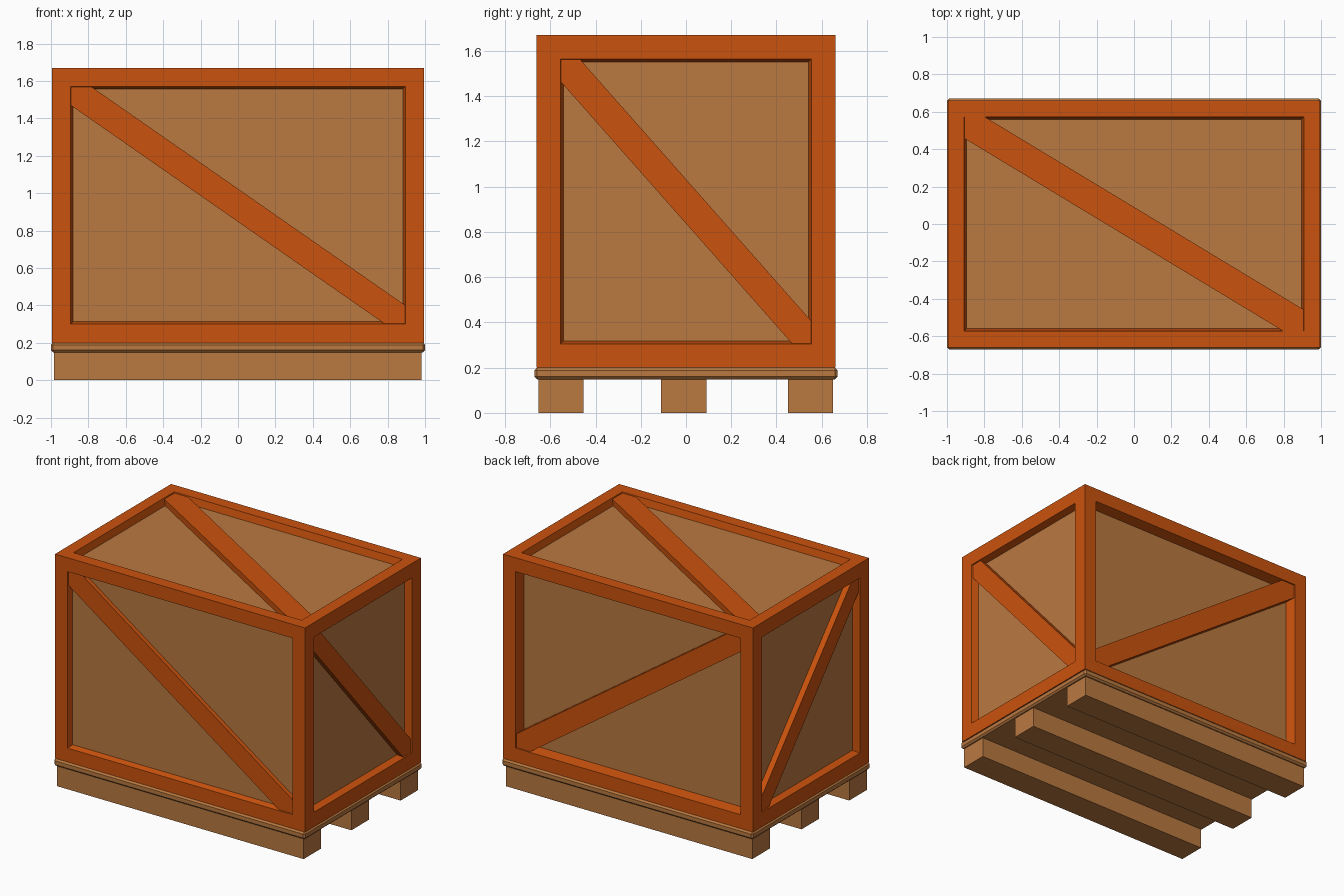
import bpy, bmesh
from mathutils import Vector

if "Cube" in bpy.data.objects:
    bpy.data.objects.remove(bpy.data.objects["Cube"])


def material(name, rgb):
    m = bpy.data.materials.new(name)
    m.diffuse_color = (*rgb, 1)
    m.use_nodes = True
    m.node_tree.nodes["Principled BSDF"].inputs["Base Color"].default_value = m.diffuse_color
    return m


ORANGE = material("orange_frame", (0.59, 0.084, 0.004))
BROWN = material("brown_wood", (0.49, 0.19, 0.051))


def finish(bm, name, *mats):
    mesh = bpy.data.meshes.new(name)
    bm.to_mesh(mesh)
    bm.free()
    for m in mats:
        mesh.materials.append(m)
    ob = bpy.data.objects.new(name, mesh)
    bpy.context.collection.objects.link(ob)
    return ob


def box_bmesh(lo, hi):
    bm = bmesh.new()
    bmesh.ops.create_cube(bm, size=1)
    lo, hi = Vector(lo), Vector(hi)
    for v in bm.verts:
        v.co = Vector([(lo[i] + hi[i]) / 2 + v.co[i] * (hi[i] - lo[i]) for i in range(3)])
    return bm


X, Y, Z = Vector((1, 0, 0)), Vector((0, 1, 0)), Vector((0, 0, 1))
LO, HI = Vector((-0.995, -0.66, 0.2)), Vector((0.995, 0.66, 1.67))
MID, HALF = (LO + HI) / 2, (HI - LO) / 2

# name: normal, across axis, up axis, frame width, recess depth, brace end cuts
SIDES = {
    "front": (-Y, X, Z, 0.10, 0.04, 0.11, 0.10),
    "back": (Y, X, Z, 0.10, 0.08, 0.11, 0.10),
    "right": (X, Y, Z, 0.105, 0.05, 0.085, 0.10),
    "left": (-X, Y, Z, 0.105, 0.05, 0.085, 0.10),
    "top": (Z, X, Y, 0.087, 0.05, 0.11, 0.115),
}

# Crate body with a recessed panel in each visible side
bm = box_bmesh(LO, HI)
bm.normal_update()
for n, u, v, width, depth, cu, cv in SIDES.values():
    face = max(bm.faces, key=lambda f: (round(f.normal.dot(n), 3), f.calc_area()))
    bmesh.ops.inset_region(bm, faces=[face], thickness=width, use_even_offset=True)
    bmesh.ops.inset_region(bm, faces=[face], thickness=0.013, use_even_offset=True)
    bmesh.ops.translate(bm, verts=face.verts[:], vec=-n * depth)
    face.material_index = 1
    bm.normal_update()
finish(bm, "crate_body", ORANGE, BROWN)

# Diagonal brace across each panel, from upper left to lower right
for name, (n, u, v, width, depth, cu, cv) in SIDES.items():
    a = abs(HALF.dot(u)) - width
    b = abs(HALF.dot(v)) - width
    outline = [(-a, b), (-a, b - cv), (a - cu, -b), (a, -b), (a, -b + cv), (-a + cu, b)]
    surface = MID + n * (abs(HALF.dot(n)) - 0.008)
    bm = bmesh.new()
    face = bm.faces.new([bm.verts.new(surface + u * p + v * q) for p, q in outline])
    ext = bmesh.ops.extrude_face_region(bm, geom=[face], use_keep_orig=True)
    moved = [g for g in ext["geom"] if isinstance(g, bmesh.types.BMVert)]
    bmesh.ops.translate(bm, verts=moved, vec=-n * depth)
    bmesh.ops.recalc_face_normals(bm, faces=bm.faces[:])
    finish(bm, name + "_brace", ORANGE)

# Pallet deck with chamfered edges
deck = finish(box_bmesh((-1, -0.67, 0.148), (1, 0.67, 0.2)), "pallet_deck", BROWN)
bevel = deck.modifiers.new("chamfer", "BEVEL")
bevel.width = 0.012
bevel.segments = 1

# Three runners under the deck
for i, y in enumerate((-0.553, -0.01, 0.55)):
    finish(box_bmesh((-0.983, y - 0.1, 0), (0.98, y + 0.1, 0.152)), f"pallet_runner_{i + 1}", BROWN)
